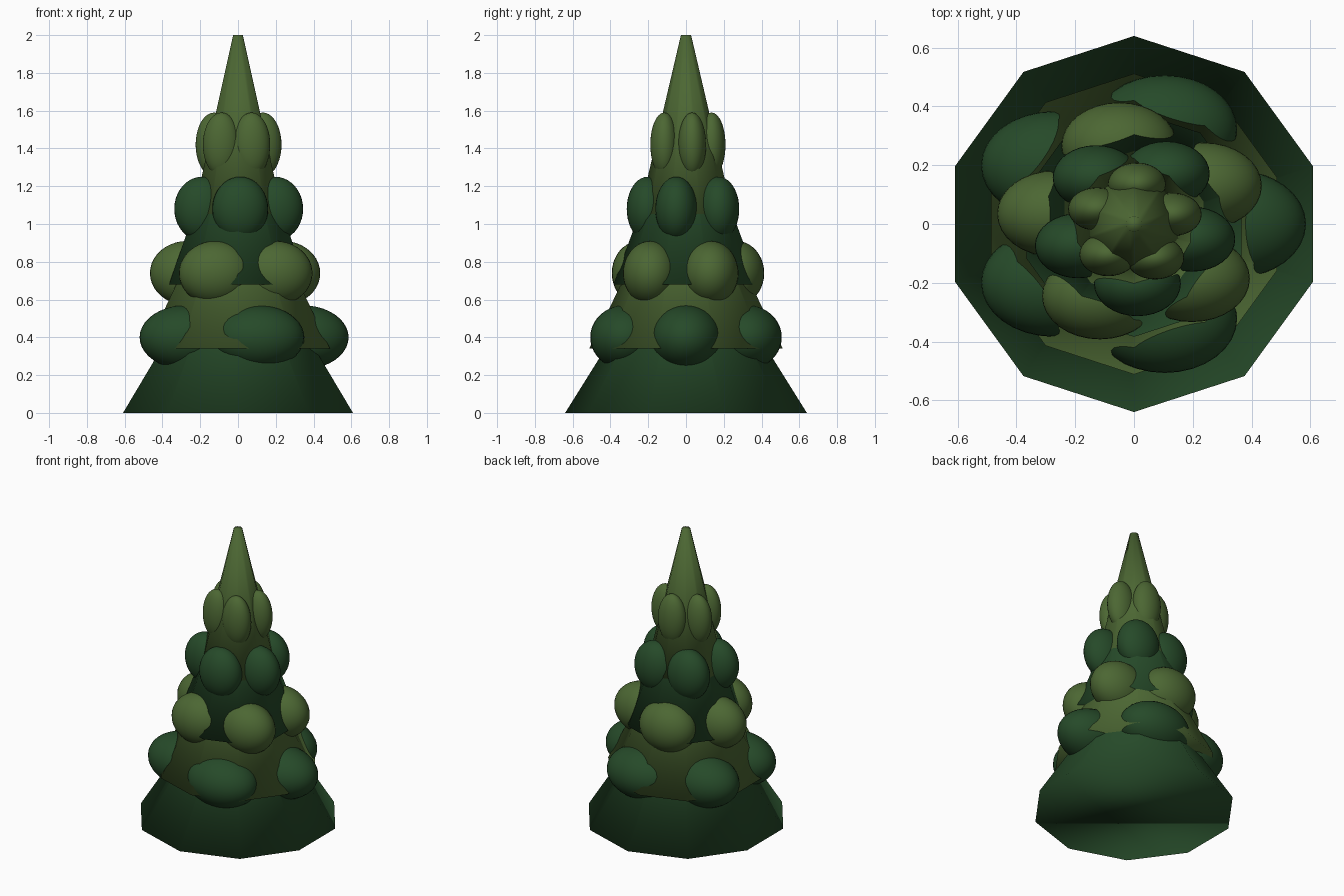
import bpy, math

if "Cube" in bpy.data.objects:
    bpy.data.objects.remove(bpy.data.objects["Cube"])


def material(name, colour):
    m = bpy.data.materials.new(name)
    m.diffuse_color = (*colour, 1)
    m.use_nodes = True
    m.node_tree.nodes["Principled BSDF"].inputs["Base Color"].default_value = m.diffuse_color
    return m


dark = material("dark_green", (0.019, 0.068, 0.022))
light = material("moss_green", (0.072, 0.135, 0.033))


def finish(name, mat):
    obj = bpy.context.object
    obj.name = name
    obj.data.materials.append(mat)
    bpy.ops.object.shade_smooth()
    return obj


TIERS, CLUMPS, STEP, HEIGHT = 4, 5, 0.34, 0.98

for i in range(TIERS):
    r = 0.64 * (1 - 0.2 * i)
    mat = light if i % 2 else dark

    # ten-sided tier cone, smooth over rim and caps
    bpy.ops.mesh.primitive_cone_add(vertices=10, radius1=r, radius2=0.027, depth=HEIGHT,
                                    location=(0, 0, STEP * i + HEIGHT / 2))
    finish(f"foliage_tier_{i + 1}", mat)

    # ring of squashed foliage clumps, each ring turned half a radian further
    for k in range(CLUMPS):
        a = 0.5 * i + k * math.tau / CLUMPS
        bpy.ops.mesh.primitive_uv_sphere_add(
            segments=32, ring_count=20, radius=1,
            location=(0.53 * r * math.cos(a), 0.53 * r * math.sin(a), 0.40 + STEP * i))
        clump = finish(f"foliage_clump_{i + 1}_{k + 1}", mat)
        clump.scale = (0.385 * r, 0.288 * r, 0.17)
